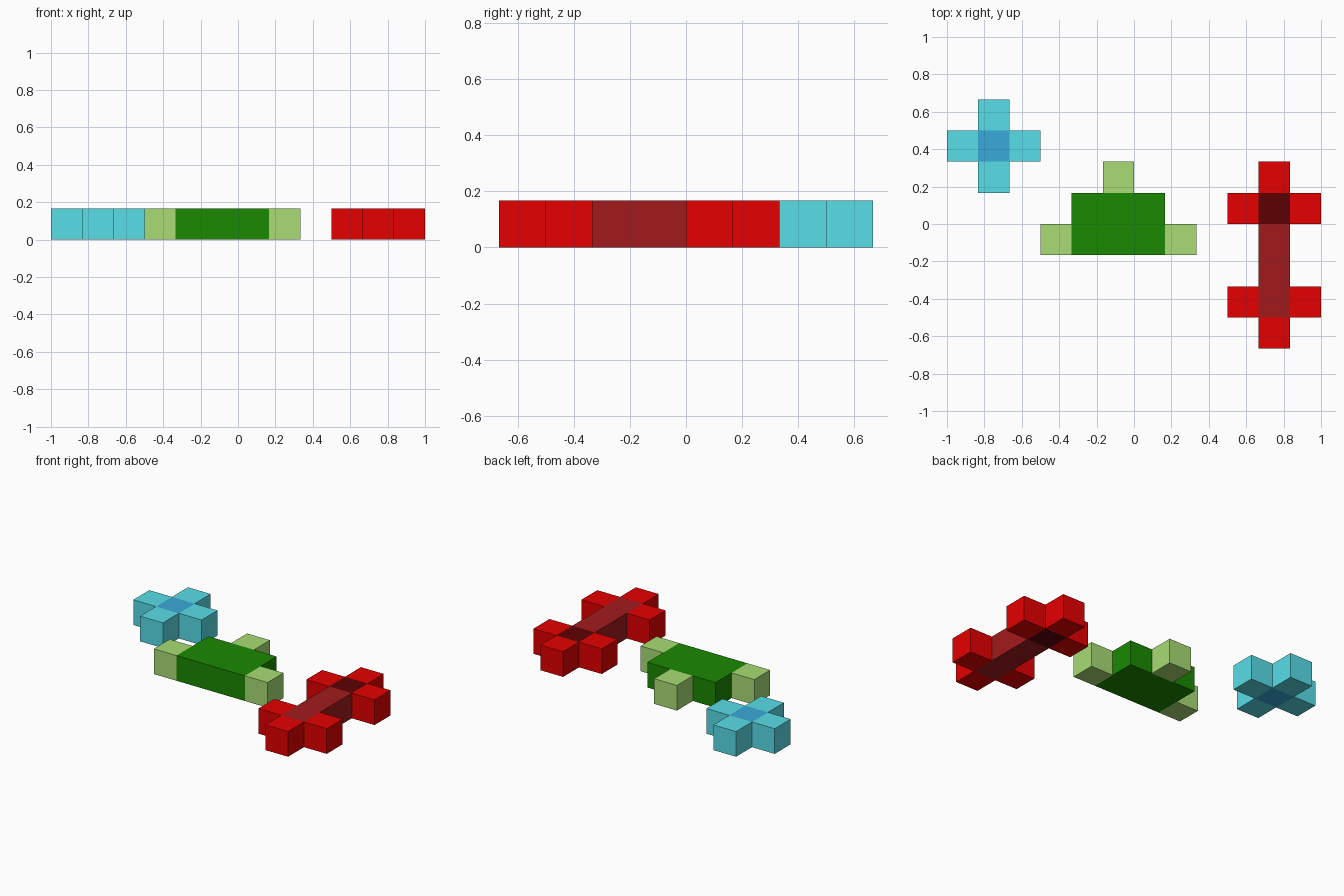
import bpy, bmesh

if "Cube" in bpy.data.objects:
    bpy.data.objects.remove(bpy.data.objects["Cube"])

U = 1 / 6  # one grid cell


def material(name, rgb):
    lin = [(c / 255 / 12.92) if c <= 10 else ((c / 255 + 0.055) / 1.055) ** 2.4 for c in rgb]
    m = bpy.data.materials.new(name)
    m.diffuse_color = (*lin, 1)
    m.use_nodes = True
    m.node_tree.nodes["Principled BSDF"].inputs["Base Color"].default_value = m.diffuse_color
    return m


CYAN = material("cyan", (89, 222, 232))
BLUE = material("blue", (57, 170, 216))
LIGHT_GREEN = material("light green", (168, 220, 116))
GREEN = material("dark green", (26, 137, 1))
RED = material("red", (229, 0, 0))
BROWN = material("brown red", (162, 26, 28))
MAROON = material("maroon", (94, 0, 2))


def block(name, mat, x, y, w=1, d=1):
    """Box one cell high; lower-left corner and size given in grid cells."""
    bm = bmesh.new()
    bmesh.ops.create_cube(bm, size=1)
    bmesh.ops.scale(bm, vec=(w * U, d * U, U), verts=bm.verts)
    me = bpy.data.meshes.new(name)
    bm.to_mesh(me)
    bm.free()
    me.materials.append(mat)
    ob = bpy.data.objects.new(name, me)
    ob.location = ((x + w / 2) * U, (y + d / 2) * U, U / 2)
    bpy.context.collection.objects.link(ob)


# Cyan cross: core and four arms
block("cross_core", BLUE, -5, 2)
for side, dx, dy in (("left", -1, 0), ("right", 1, 0), ("front", 0, -1), ("back", 0, 1)):
    block(f"cross_arm_{side}", CYAN, -5 + dx, 2 + dy)

# Green piece: slab with three tabs
block("green_slab", GREEN, -2, -1, 3, 2)
for side, x, y in (("left", -3, -1), ("right", 1, -1), ("back", -1, 1)):
    block(f"green_tab_{side}", LIGHT_GREEN, x, y)

# Red piece: bar with a dark joint, three tabs at each end
block("red_bar", BROWN, 4, -3, 1, 3)
block("red_joint", MAROON, 4, 0)
for end, y, tip in (("front", -3, -4), ("back", 0, 1)):
    block(f"red_tab_{end}_left", RED, 3, y)
    block(f"red_tab_{end}_right", RED, 5, y)
    block(f"red_tab_{end}_tip", RED, 4, tip)
